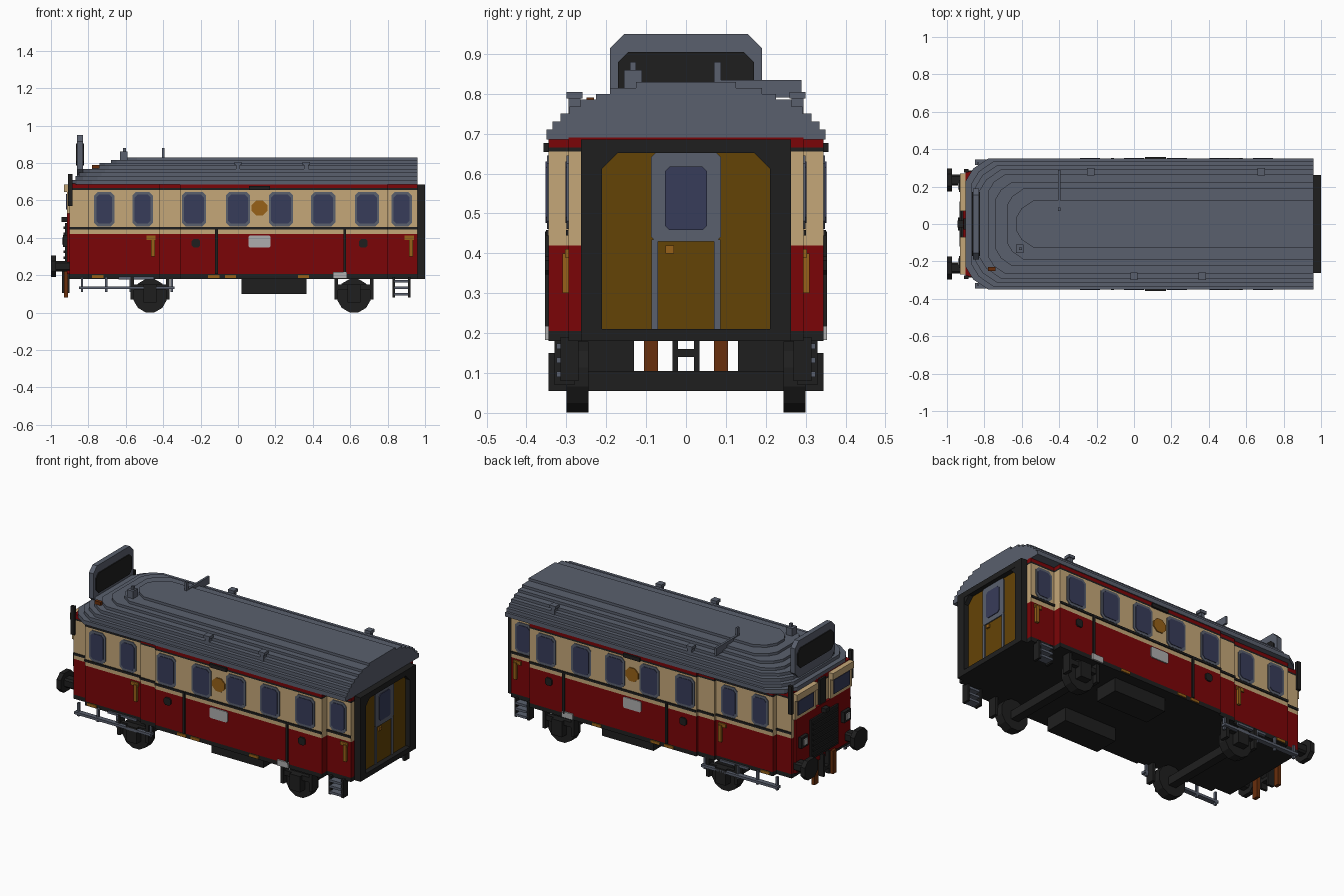
import bpy
import bmesh
import math
from mathutils import Vector

if "Cube" in bpy.data.objects:
    bpy.data.objects.remove(bpy.data.objects["Cube"], do_unlink=True)


def material(name, red, green, blue):
    """Flat material from display values, converted to linear."""
    colour = [(c / 255) ** 2.2 for c in (red, green, blue)] + [1]
    mat = bpy.data.materials.new(name)
    mat.use_nodes = True
    mat.diffuse_color = colour
    mat.node_tree.nodes["Principled BSDF"].inputs["Base Color"].default_value = colour
    return mat


RED = material("dark red", 122, 13, 16)
CREAM = material("cream", 196, 166, 120)
GREY = material("slate grey", 90, 96, 109)
BLACK = material("soft black", 36, 36, 36)
GLASS = material("navy glass", 58, 62, 90)
BROWN = material("door brown", 100, 69, 14)
ORANGE = material("ochre", 150, 97, 30)
WHITE = material("pale grey", 172, 172, 172)
RUST = material("rust", 104, 50, 20)


def prism(name, mat, outline, axis, start, end):
    """Extrude a 2D outline along an axis; outline keeps the x, y, z order."""
    bm = bmesh.new()
    verts = []
    for a, b in outline:
        point = [a, b]
        point.insert("xyz".index(axis), start)
        verts.append(bm.verts.new(point))
    face = bm.faces.new(verts)
    moved = bmesh.ops.extrude_face_region(bm, geom=[face])["geom"]
    offset = Vector([end - start if axis == letter else 0 for letter in "xyz"])
    bmesh.ops.translate(bm, verts=[v for v in moved if isinstance(v, bmesh.types.BMVert)], vec=offset)
    bmesh.ops.recalc_face_normals(bm, faces=bm.faces)
    mesh = bpy.data.meshes.new(name)
    bm.to_mesh(mesh)
    bm.free()
    mesh.materials.append(mat)
    obj = bpy.data.objects.new(name, mesh)
    bpy.context.collection.objects.link(obj)
    return obj


def cut_rect(a0, a1, b0, b1, cut):
    """Rectangle with its four corners cut off."""
    if not cut:
        return [(a0, b0), (a1, b0), (a1, b1), (a0, b1)]
    return [(a0 + cut, b0), (a1 - cut, b0), (a1, b0 + cut), (a1, b1 - cut),
            (a1 - cut, b1), (a0 + cut, b1), (a0, b1 - cut), (a0, b0 + cut)]


def box(name, mat, xs, ys, zs):
    return prism(name, mat, cut_rect(*xs, *ys, 0), "z", *zs)


def pair(name, mat, xs, ys, zs):
    """Same box on the front (-y) and back (+y) sides."""
    box("front_" + name, mat, xs, (-ys[1], -ys[0]), zs)
    box("back_" + name, mat, xs, ys, zs)


# Body: stepped segments, each stacked in colour bands
SEGMENTS = [(-.9, -.8, .28), (-.8, -.42, .315), (-.42, -.31, .33), (-.31, .8, .345), (.8, .96, .295)]
BANDS = [("skirt", BLACK, .18, .205), ("lower_body", RED, .205, .42), ("upper_body", CREAM, .42, .655),
         ("trim", BLACK, .655, .665), ("top_stripe", RED, .665, .69)]
for x0, x1, half in SEGMENTS:
    for label, mat, low, high in BANDS:
        box(label, mat, (x0, x1), (-half, half), (low, high))
    pair("belt_line", BLACK, (x0, x1), (half - .01, half + .006), (.445, .458))


def half_at(x):
    return next(half for x0, x1, half in SEGMENTS if x0 <= x <= x1)


def side_plate(name, mat, x, z, width, height, cut=0, proud=.006):
    """Thin plate on both side walls."""
    half = half_at(x)
    outline = cut_rect(x - width / 2, x + width / 2, z - height / 2, z + height / 2, cut)
    for label, sign in (("front_", -1), ("back_", 1)):
        prism(label + name, mat, outline, "y", sign * (half - .002), sign * (half + proud))


# Side windows
for x in (-.715, -.51, -.235, 0, .23, .455, .69, .875):
    width = .13 if -.3 < x < .8 else .11
    side_plate("window_frame", GREY, x, .553, width, .185, .02, .004)
    side_plate("window_glass", GLASS, x, .553, width - .025, .155, .015, .007)

# Side fittings
side_plate("emblem", ORANGE, .115, .56, .085, .08, .025)
side_plate("number_plate", WHITE, .115, .38, .12, .065, .008)
side_plate("top_vent", BLACK, .115, .665, .11, .022, 0, .012)
side_plate("sill_plate", WHITE, .545, .2, .075, .035, 0, .009)
for x in (-.115, .57):
    side_plate("door_strip", BLACK, x, .33, .014, .25, 0, .009)
for x in (-.225, .67):
    side_plate("filler_cap", BLACK, x, .37, .045, .045, .01, .008)
for x in (-.455, .925):
    side_plate("handle", ORANGE, x, .35, .02, .1, 0, .015)
    side_plate("handle_top", ORANGE, x - .01, .4, .05, .022, 0, .008)
for x in (-.75, -.13, -.04, .35):
    side_plate("rust_patch", ORANGE, x, .193, .06, .016)

# Roof: stacked layers with cut corners at the cab end
ROOF = [(.685, .35, -.9), (.71, .335, -.87), (.73, .315, -.85), (.75, .292, -.83),
        (.768, .265, -.78), (.785, .225, -.74), (.8, .19, -.68), (.815, .125, -.63)]
for index, (low, half, x0) in enumerate(ROOF):
    slant = .12 if index < 4 else .09
    outline = [(.96, -half), (.96, half), (x0 + slant, half), (x0 + slant / 3, half - slant * .45),
               (x0, half - slant), (x0, slant - half), (x0 + slant / 3, slant * .45 - half),
               (x0 + slant, -half)]
    prism("roof_layer", GREY, outline, "z", low, ROOF[index + 1][0] if index < 7 else .83)

# Roof fittings
for x, y in ((-.23, .28), (.68, .28), (0, -.28), (.365, -.28)):
    box("roof_vent_stem", GREY, (x - .012, x + .012), (y - .015, y + .015), (.74, .79))
    box("roof_vent_cap", GREY, (x - .02, x + .02), (y - .02, y + .02), (.788, .805))
box("horn", GREY, (-.63, -.59), (-.155, -.11), (.8, .86))
box("horn_top", GREY, (-.615, -.6), (-.14, -.125), (.86, .88))
box("roof_rail", GREY, (-.405, -.392), (.08, .29), (.79, .835))
box("roof_rail_post", GREY, (-.405, -.392), (.07, .088), (.8, .88))
box("roof_rust", RUST, (-.78, -.74), (-.25, -.23), (.77, .79))

# Destination board
prism("destination_board", GREY, cut_rect(-.19, .19, .73, .95, .035), "x", -.86, -.83)
for label, x0, x1 in (("outer", -.866, -.86), ("inner", -.83, -.824)):
    prism(label + "_board_panel", BLACK, cut_rect(-.17, .17, .785, .905, .025), "x", x0, x1)
pair("board_leg", GREY, (-.86, -.83), (.12, .16), (.69, .74))

# Cab end
box("cab_nose", RED, (-.915, -.89), (-.26, .26), (.205, .53))
box("radiator", BLACK, (-.925, -.91), (-.13, .13), (.24, .48))
for i in range(7):
    z = .255 + i * .032
    box("radiator_slat", BLACK, (-.932, -.92), (-.12, .12), (z, z + .014))
pair("cab_window_frame", CREAM, (-.915, -.89), (.07, .27), (.53, .67))
pair("cab_window_glass", GLASS, (-.92, -.91), (.095, .245), (.55, .635))
pair("cab_window_hood", CREAM, (-.93, -.89), (.07, .27), (.645, .685))
box("cab_centre_post", BLACK, (-.912, -.89), (-.03, .03), (.53, .68))
pair("corner_lamp_post", BLACK, (-.91, -.885), (.275, .295), (.57, .74))
pair("headlamp_housing", BLACK, (-.935, -.91), (.17, .235), (.35, .415))
pair("headlamp", WHITE, (-.942, -.935), (.185, .22), (.365, .4))
box("cab_handle", BLACK, (-.945, -.91), (-.02, .02), (.485, .51))

# Buffers and coupling
for label, y in (("front_", -.235), ("back_", .235)):
    prism(label + "buffer_head", BLACK, cut_rect(y - .062, y + .062, .19, .305, .03), "x", -1, -.972)
    prism(label + "buffer_stem", BLACK, cut_rect(y - .03, y + .03, .22, .275, .01), "x", -.98, -.89)
pair("guard_iron", RUST, (-.93, -.91), (.07, .105), (.08, .22))
pair("coupling_link", BLACK, (-.94, -.9), (.02, .034), (.105, .24))
box("coupling_bar", BLACK, (-.94, -.9), (-.034, .034), (.14, .16))

# Gangway end
pair("gangway_post", BLACK, (.95, 1), (.21, .263), (.18, .685))
box("gangway_lintel", BLACK, (.95, 1), (-.215, .215), (.652, .685))
box("gangway_sill", BLACK, (.95, 1), (-.215, .215), (.18, .21))
for label, sign in (("front_", -1), ("back_", 1)):
    corner = [(sign * .212, .653), (sign * .212, .61), (sign * .17, .653)]
    prism(label + "gangway_corner", BLACK, corner, "x", .955, .998)
box("end_wall", BROWN, (.955, .97), (-.213, .213), (.205, .655))
prism("end_door_window_frame", GREY, cut_rect(-.088, .088, .43, .652, .012), "x", .965, .976)
prism("end_door_glass", GLASS, cut_rect(-.053, .053, .458, .618, .012), "x", .97, .98)
pair("end_door_edge", GREY, (.965, .975), (.07, .086), (.21, .435))
box("door_handle", ORANGE, (.965, .98), (-.052, -.03), (.4, .42))

# Wheels, axles and springs
for x in (-.47, .62):
    box("axle", BLACK, (x - .025, x + .025), (-.25, .25), (.055, .105))
    pair("spring_hanger", BLACK, (x - .105, x - .085), (.28, .33), (.07, .19))
    pair("spring_hanger", BLACK, (x + .085, x + .105), (.28, .33), (.07, .19))
    pair("leaf_spring", BLACK, (x - .09, x + .09), (.3, .325), (.12, .15))
    pair("axle_box", BLACK, (x - .035, x + .035), (.29, .345), (.055, .15))
    circle = [(x + .092 * math.cos(math.tau * (k + .5) / 12),
               .09 + .092 * math.sin(math.tau * (k + .5) / 12)) for k in range(12)]
    for label, sign in (("front_", -1), ("back_", 1)):
        prism(label + "wheel", BLACK, circle, "y", sign * .245, sign * .3)

# Underfloor equipment and steps
pair("equipment_box", BLACK, (.02, .365), (.13, .28), (.1, .185))
pair("running_board", GREY, (-.85, -.34), (.315, .345), (.125, .14))
for x in (-.84, -.71, -.58, -.36):
    pair("running_board_post", GREY, (x, x + .012), (.315, .33), (.11, .19))
pair("running_board_bracket", GREY, (-.64, -.45), (.31, .325), (.178, .192))
for x in (.825, .908):
    pair("step_rail", BLACK, (x, x + .014), (.27, .315), (.08, .19))
for z in (.09, .125, .16):
    pair("step_tread", GREY, (.835, .912), (.275, .325), (z, z + .014))
